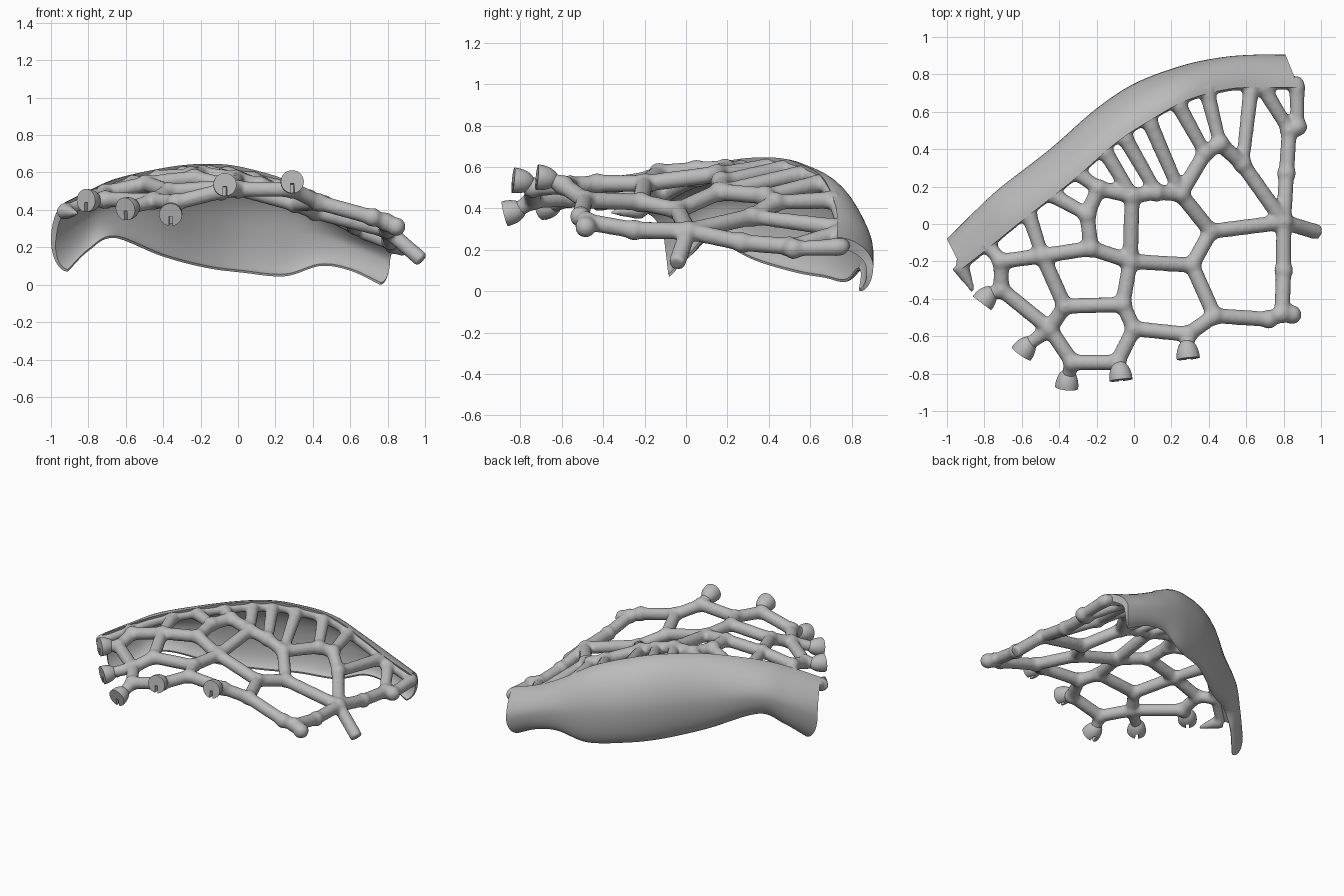
import bpy, bmesh, math
from mathutils import Vector, Matrix

cube = bpy.data.objects.get("Cube")
if cube:
    bpy.data.objects.remove(cube, do_unlink=True)

grey = bpy.data.materials.new("matte grey")
grey.use_nodes = True
grey.diffuse_color = (0.5, 0.5, 0.5, 1)
grey.node_tree.nodes["Principled BSDF"].inputs["Base Color"].default_value = (0.5, 0.5, 0.5, 1)


def add_object(name, bm, smooth=True):
    """Turn a bmesh into a grey object in the scene."""
    bmesh.ops.recalc_face_normals(bm, faces=bm.faces)
    mesh = bpy.data.meshes.new(name)
    bm.to_mesh(mesh)
    bm.free()
    mesh.materials.append(grey)
    obj = bpy.data.objects.new(name, mesh)
    bpy.context.collection.objects.link(obj)
    if smooth:
        bpy.ops.object.select_all(action='DESELECT')
        obj.select_set(True)
        bpy.context.view_layer.objects.active = obj
        bpy.ops.object.shade_smooth_by_angle(angle=math.radians(45))
    return obj


def catmull(points, steps):
    """Smooth path through the given vectors."""
    pts = [2 * points[0] - points[1]] + points + [2 * points[-1] - points[-2]]
    out = []
    for a, b, c, d in zip(pts, pts[1:], pts[2:], pts[3:]):
        for i in range(steps):
            t = i / steps
            out.append(0.5 * (2 * b + (c - a) * t + (2 * a - 5 * b + 4 * c - d) * t * t
                              + (3 * b - a - 3 * c + d) * t ** 3))
    return out + [points[-1]]


# Curved shell: upper lip, widest outer line (x, y) and lower edge of each station
lip = [(-.92, -.24, .44), (-.78, -.13, .51), (-.62, 0, .575), (-.33, .23, .635), (-.1, .43, .645),
       (.08, .55, .615), (.28, .66, .55), (.5, .72, .42), (.68, .73, .33), (.88, .73, .26)]
outer = [(-1, -.08), (-.86, .06), (-.72, .19), (-.45, .4), (-.21, .61),
         (0, .75), (.25, .845), (.46, .89), (.64, .905), (.81, .905)]
lower = [(-.91, -.08, .07), (-.8, .03, .18), (-.66, .12, .25), (-.4, .33, .15), (-.17, .53, .09),
         (.02, .67, .065), (.25, .77, .045), (.44, .83, .1), (.6, .85, .075), (.76, .84, 0)]
bulge = [Vector((x, y, lo[2] + .47 * (li[2] - lo[2]))) for (x, y), li, lo in zip(outer, lip, lower)]
lip_path, bulge_path, low_path = (catmull([Vector(p) for p in line], 8) for line in (lip, bulge, lower))


def section(top, side, low, n=10):
    """Closed crescent cross-section, thick at the lip and thin below."""
    skin = []
    for i in range(n + 1):
        a = math.pi / 2 * i / n
        u, v = math.sin(a) ** 1.1, math.cos(a) ** 1.1
        p = top.lerp(side, u)
        p.z = side.z + (top.z - side.z) * v
        skin.append(p)
    for i in range(1, n + 1):
        a = math.pi / 2 * i / n
        p = side.lerp(low, 1 - math.cos(a))
        p.z = side.z + (low.z - side.z) * math.sin(a)
        skin.append(p)
    centre = (top + low) / 2
    centre.z = side.z
    inner = []
    for i, p in enumerate(skin):
        t = i / (2 * n)
        inner.append(p + (centre - p).normalized() * (.06 - .048 * t))
    return skin + inner[::-1]


bm = bmesh.new()
rings = [[bm.verts.new(p) for p in section(*s)] for s in zip(lip_path, bulge_path, low_path)]
for r, s in zip(rings, rings[1:]):
    for i in range(len(r)):
        j = (i + 1) % len(r)
        bm.faces.new((r[i], r[j], s[j], s[i]))
half = len(rings[0]) // 2
for r in (rings[0], rings[-1]):
    for i in range(half - 1):
        bm.faces.new((r[i], r[i + 1], r[-2 - i], r[-1 - i]))
add_object("curved_shell", bm)

# Lattice joints
nodes = {
    "hub": (.8, .01, .29), "spout": (.985, -.045, .13), "corner": (.79, -.48, .335),
    "sag": (.8, -.25, .295), "stub_a": (.72, -.51, .36), "stub_b": (.845, -.485, .31),
    "d": (.43, -.49, .44), "e": (.29, -.59, .51), "f": (0, -.56, .51), "g": (-.09, -.74, .5),
    "h": (-.33, -.74, .44), "i": (-.45, -.56, .45), "j": (-.37, -.44, .5), "k": (-.06, -.43, .52),
    "l": (-.02, -.2, .52), "m": (.31, -.22, .43), "n": (.41, -.04, .39), "o": (.25, .16, .48),
    "p": (-.01, .15, .565), "q": (-.19, .19, .59), "q2": (-.25, .05, .585), "r": (-.23, -.13, .57),
    "s": (-.49, -.17, .54), "t": (-.71, -.2, .49), "v": (-.71, -.35, .455), "w": (.58, .32, .36),
    "x": (.38, .38, .46), "y": (.46, .43, .43), "dip": (.815, .27, .235), "z": (.83, .5, .215),
    "z_end": (.875, .52, .205), "po": (.12, .17, .53),
}
chains = ["stub_a corner stub_b", "spout hub sag corner", "stub_a d e f g h i j k f", "k l m d",
          "m n hub w y x o n", "o po p l", "p q q2 r l", "r s j", "s t v i", "hub dip z z_end"]
# Ribs run from a joint to a place on the shell lip, given by its x
ribs = [("t", -.8), ("s", -.57), ("q2", -.47), ("q", -.3), ("p", -.18), ("po", -.07),
        ("o", .08), ("x", .23), ("y", .4), ("w", .63), ("z", .67), ("z_end", .86)]
# Socket ends: joint, centre of flat face, facing direction
sockets = [("e", (.29, -.715, .55), (.1, -1, .1)), ("g", (-.07, -.83, .535), (.1, -1, .1)),
           ("h", (-.36, -.87, .375), (-.1, -1, -.25)), ("i", (-.6, -.69, .405), (-.55, -.8, -.15)),
           ("v", (-.81, -.42, .45), (-.6, -.8, 0))]

bm = bmesh.new()


def ball(p, radius):
    bmesh.ops.create_icosphere(bm, subdivisions=3, radius=radius, matrix=Matrix.Translation(p))


def strut(a, b, r1=.042, r2=.042):
    a, b = Vector(a), Vector(b)
    turn = (b - a).to_track_quat('Z', 'Y').to_matrix().to_4x4()
    bmesh.ops.create_cone(bm, cap_ends=True, segments=16, radius1=r1, radius2=r2, depth=(b - a).length,
                          matrix=Matrix.Translation((a + b) / 2) @ turn)


for key, p in nodes.items():
    if key != "spout":
        ball(p, .052)
for chain in chains:
    names = chain.split()
    for a, b in zip(names, names[1:]):
        strut(nodes[a], nodes[b])

# Rounded roll under the shell lip, into which the ribs run
roll = []
for top, side in zip(lip_path, bulge_path):
    p = top.lerp(side, .14)
    p.z = top.z - .046
    roll.append(p)
for a, b in zip(roll, roll[1:]):
    strut(a, b, .038, .038)
    ball(b, .038)
for key, x in ribs:
    end = min(roll, key=lambda p: abs(p.x - x))
    strut(nodes[key], end, .036, .044)
    ball(end.lerp(Vector(nodes[key]), .12), .046)
for key, p, d in sockets:
    strut(nodes[key], Vector(p) - Vector(d).normalized() * .05, .042, .036)
# Pointed tip beside the narrow end of the shell
strut(roll[0], (-.86, -.36, .38), .05, .012)
lattice = add_object("branching_lattice", bm, smooth=False)
fuse = lattice.modifiers.new("fuse", 'REMESH')
fuse.mode = 'VOXEL'
fuse.voxel_size = .011
fuse.use_smooth_shade = True
soften = lattice.modifiers.new("soften", 'SMOOTH')
soften.factor = .5
soften.iterations = 10

# Domed sockets with a slot in the flat face
slots = bmesh.new()
bm = bmesh.new()
for key, p, d in sockets:
    place = Matrix.Translation(p) @ Vector(d).to_track_quat('Z', 'Y').to_matrix().to_4x4()
    part = bmesh.new()
    bmesh.ops.create_uvsphere(part, u_segments=32, v_segments=18, radius=.062,
                              matrix=Matrix.Diagonal((1, 1, 1.6, 1)))
    cut = bmesh.ops.bisect_plane(part, geom=part.verts[:] + part.edges[:] + part.faces[:],
                                 plane_co=(0, 0, .005), plane_no=(0, 0, 1), clear_outer=True)
    rim = [e for e in cut["geom_cut"] if isinstance(e, bmesh.types.BMEdge)]
    bmesh.ops.contextual_create(part, geom=rim)
    part.transform(place)
    temp = bpy.data.meshes.new("temp")
    part.to_mesh(temp)
    part.free()
    bm.from_mesh(temp)
    bpy.data.meshes.remove(temp)
    size = Matrix.Diagonal((.02, .07, .08, 1))
    bmesh.ops.create_cube(slots, size=1, matrix=place @ Matrix.Translation((0, -.045, .005)) @ size)
knobs = add_object("socket_ends", bm)
cutter = add_object("slot_cutter", slots, smooth=False)
cutter.hide_render = True
cutter.hide_viewport = True
cutter.display_type = 'WIRE'
slot = knobs.modifiers.new("slot", 'BOOLEAN')
slot.operation = 'DIFFERENCE'
slot.object = cutter
slot.solver = 'EXACT'
